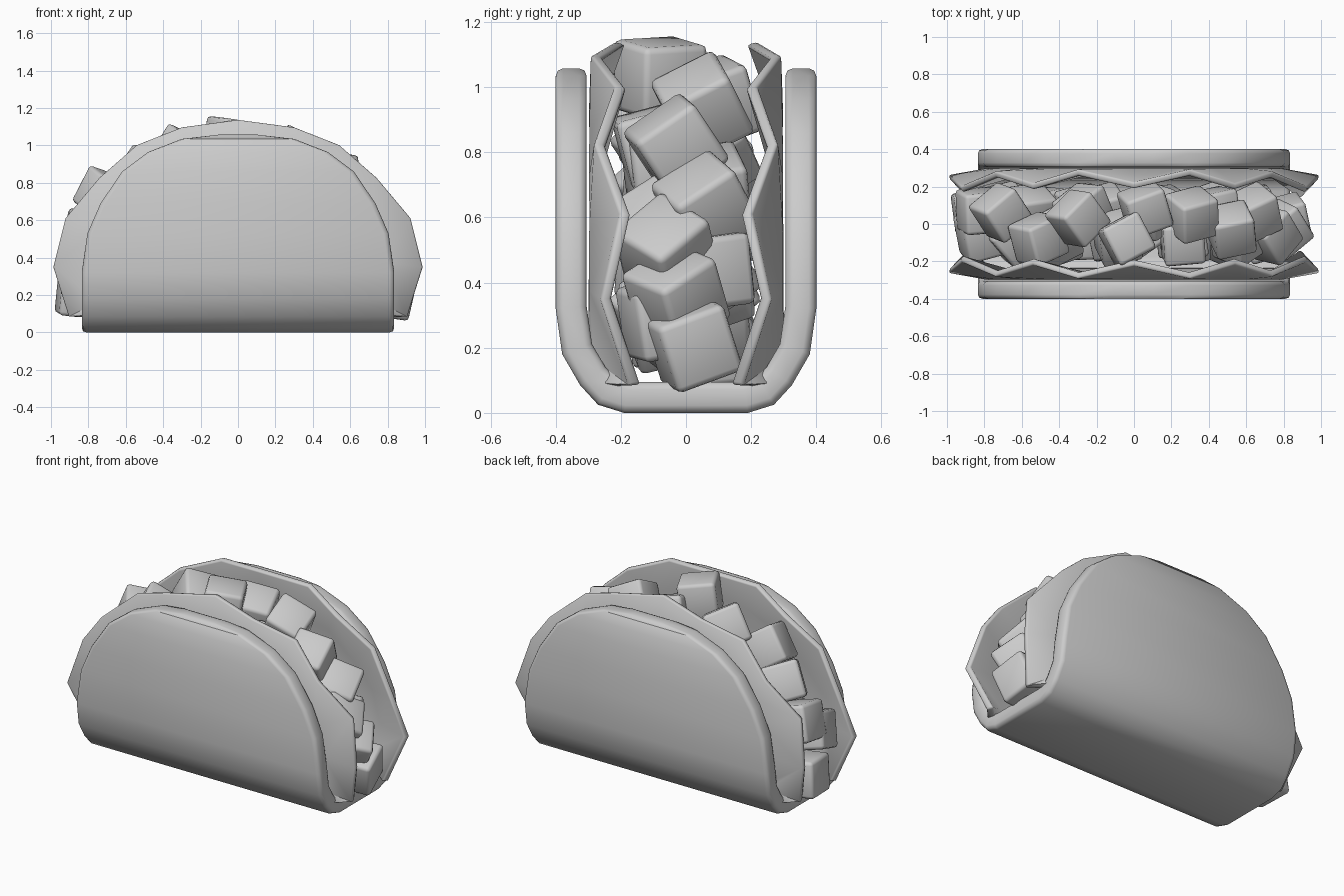
import bpy, math, random
from mathutils import Euler

if "Cube" in bpy.data.objects:
    bpy.data.objects.remove(bpy.data.objects["Cube"])

random.seed(4)


def make(name, verts, faces, thick=0, offset=0, bevel=0.02, limit=50):
    me = bpy.data.meshes.new(name)
    me.from_pydata(verts, [], faces)
    ob = bpy.data.objects.new(name, me)
    bpy.context.collection.objects.link(ob)
    bpy.ops.object.select_all(action='DESELECT')
    ob.select_set(True)
    bpy.context.view_layer.objects.active = ob
    if thick:
        m = ob.modifiers.new("thickness", 'SOLIDIFY')
        m.thickness, m.offset, m.use_even_offset = thick, offset, True
    b = ob.modifiers.new("soft_edges", 'BEVEL')
    b.width, b.segments, b.limit_method = bevel, 2, 'ANGLE'
    b.angle_limit = math.radians(limit)
    for m in list(ob.modifiers):
        bpy.ops.object.modifier_apply(modifier=m.name)
    bpy.ops.object.shade_smooth_by_angle(angle=math.radians(50))
    return ob


# Folded shell: rows of (y, z, half width) from the front rim down to the base
half = [(-.4, 1.058, .1), (-.4, 1.035, .3), (-.4, .965, .48), (-.4, .86, .62),
        (-.4, .69, .735), (-.4, .53, .805), (-.4, .32, .835), (-.38, .18, .835),
        (-.325, .085, .835), (-.27, .025, .835), (-.19, 0, .835)]
rows = half + [(-y, z, w) for y, z, w in reversed(half)]
verts = [(s * w, y, z) for y, z, w in rows for s in (-1, 1)]
faces = [(2 * i, 2 * i + 2, 2 * i + 3, 2 * i + 1) for i in range(len(rows) - 1)]
make("taco_shell", verts, faces, .095, -1, .025)

# Ruffled lettuce sheets: zigzag rim around a flat middle that tucks into the fold
rim = [(0, .205, 1.135), (.3, .275, 1.095), (.54, .2, 1.0), (.74, .265, .825),
       (.92, .185, .61), (.985, .245, .35), (.9, .155, .085)]
arc = [(-x, y, z) for x, y, z in reversed(rim[1:])] + rim
n = len(arc)
for side, name in ((-1, "lettuce_front"), (1, "lettuce_back")):
    outer = [(x, side * y, z) for x, y, z in arc]
    inner = [(x * .8, side * .28, .18 + (z - .085) * .74) for x, y, z in arc]
    foot = [(s * .82, side * .235, .085) for s in (-1, 1)]
    verts = outer + inner + foot
    faces = [(i, i + 1, n + i + 1, n + i) for i in range(n - 1)]
    faces += [tuple(range(n, 2 * n)), (2 * n, 2 * n + 1, 2 * n - 1, n)[::-1],
              (0, n, 2 * n), (n - 1, 2 * n + 1, 2 * n - 1)]
    # One consistent winding before thickening
    import bmesh
    ob_mesh = bpy.data.meshes.new("tmp")
    ob_mesh.from_pydata(verts, [], faces)
    bm = bmesh.new()
    bm.from_mesh(ob_mesh)
    bmesh.ops.recalc_face_normals(bm, faces=bm.faces)
    faces = [tuple(v.index for v in f.verts) for f in bm.faces]
    bm.free()
    bpy.data.meshes.remove(ob_mesh)
    make(name, verts, faces, .034, 0, .01, 60)

# Filling chunks heaped along the opening: centre, then rotation
chunks = [
    (-.85, .06, .2, 5, 5, 8), (-.82, -.06, .42, 20, 12, 15),
    (-.82, .07, .52, 10, 15, 5), (-.71, .06, .73, 25, 15, 40),
    (-.51, -.08, .84, 20, 30, 25), (-.3, .03, .95, 25, 20, 45),
    (-.04, -.08, 1.03, 3, 8, 28), (.06, .08, .95, 20, 10, 20),
    (.31, .05, .94, 30, 25, 15), (.26, -.09, .82, 15, 5, 5),
    (.52, -.03, .82, 35, 10, 12), (.64, .06, .64, 35, 20, 25),
    (.73, -.06, .5, 40, 25, 50), (.79, -.03, .36, 30, 15, 40),
    (.81, .02, .21, 20, 8, 15)]
# Lower layers seen through the gaps
for r, count in ((.7, 12), (.5, 8), (.28, 5)):
    for i in range(count):
        t = math.pi * (i + .5) / count
        chunks.append((r * math.cos(t), (.07 if i % 2 else -.07), .21 + r * .85 * math.sin(t),
                       *[random.uniform(0, 45) for _ in range(3)]))

corners = [(x, y, z) for x in (-1, 1) for y in (-1, 1) for z in (-1, 1)]
box = [(0, 1, 3, 2), (4, 6, 7, 5), (0, 4, 5, 1), (2, 3, 7, 6), (0, 2, 6, 4), (1, 5, 7, 3)]
for i, (x, y, z, rx, ry, rz) in enumerate(chunks):
    ob = make(f"filling_chunk_{i + 1}", [tuple(.11 * c for c in v) for v in corners], box)
    ob.location = (x, y, z)
    ob.rotation_euler = Euler([math.radians(a) for a in (rx, ry, rz)])
